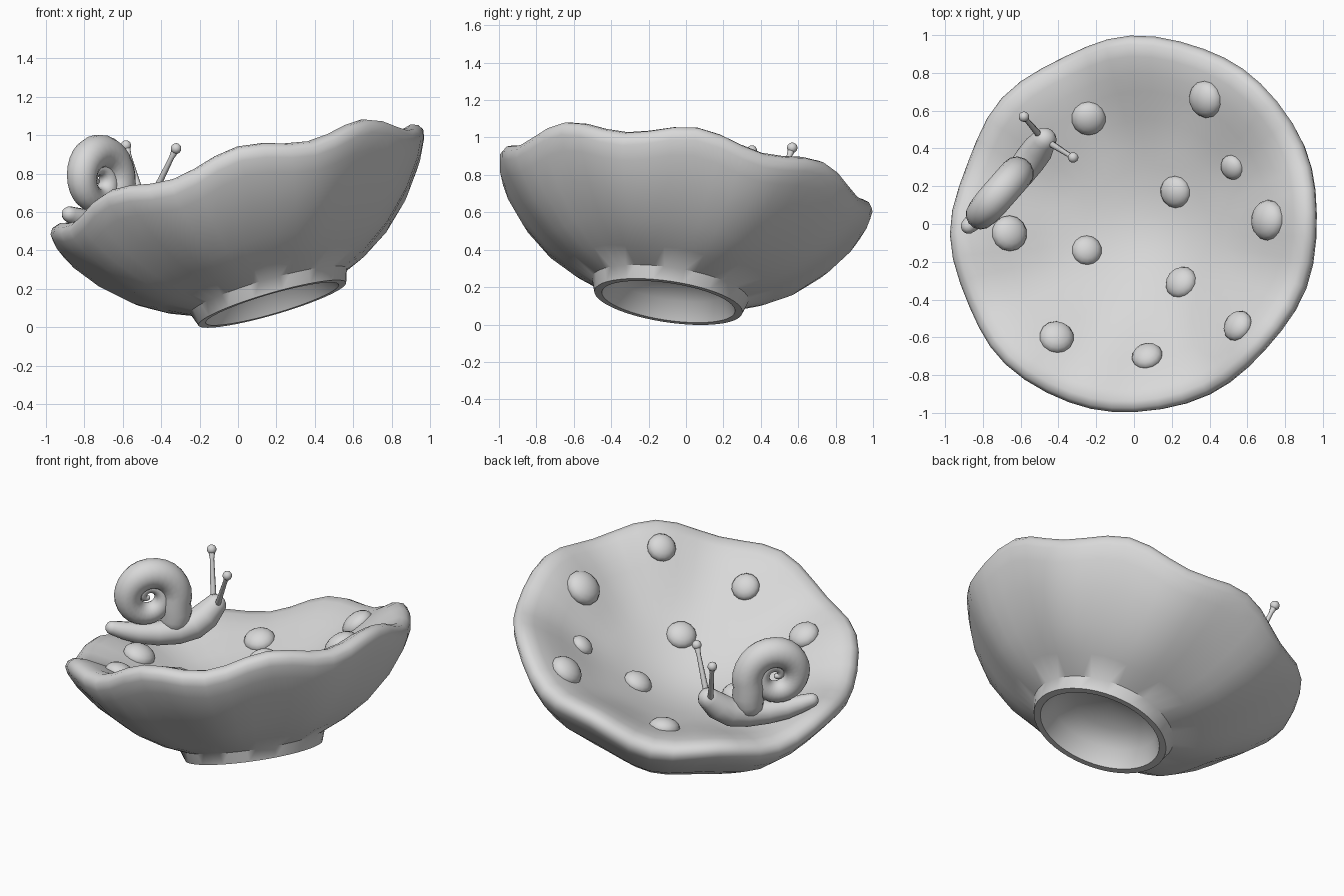
import bpy, bmesh, math
from mathutils import Vector, Matrix
from mathutils.bvhtree import BVHTree

if "Cube" in bpy.data.objects:
    bpy.data.objects.remove(bpy.data.objects["Cube"])

clay = bpy.data.materials.new("grey clay")
clay.diffuse_color = (0.69, 0.69, 0.69, 1)
clay.use_nodes = True
clay.node_tree.nodes["Principled BSDF"].inputs["Base Color"].default_value = clay.diffuse_color


def add_object(name, bm, angle=40):
    bmesh.ops.recalc_face_normals(bm, faces=bm.faces)
    mesh = bpy.data.meshes.new(name)
    bm.to_mesh(mesh)
    obj = bpy.data.objects.new(name, mesh)
    bpy.context.collection.objects.link(obj)
    mesh.materials.append(clay)
    bpy.ops.object.select_all(action='DESELECT')
    obj.select_set(True)
    bpy.context.view_layer.objects.active = obj
    bpy.ops.object.shade_smooth_by_angle(angle=math.radians(angle))
    return obj


def bridge(bm, a, b):
    n = len(a)
    for i in range(n):
        bm.faces.new((a[i], a[(i + 1) % n], b[(i + 1) % n], b[i]))


def tube(name, points, radii, side, sides=12):
    """Tapered tube with rounded ends; side is a vector kept across the path."""
    bm = bmesh.new()
    pts = [Vector(p) for p in points]
    tan = [(pts[min(i + 1, len(pts) - 1)] - pts[max(i - 1, 0)]).normalized()
           for i in range(len(pts))]
    # extra shrinking rings make the rounded caps
    rings = [(pts[0] - tan[0] * radii[0] * math.sin(a), tan[0], radii[0] * math.cos(a)) for a in (1.3, 0.9, 0.45)]
    rings += list(zip(pts, tan, radii))
    rings += [(pts[-1] + tan[-1] * radii[-1] * math.sin(a), tan[-1], radii[-1] * math.cos(a)) for a in (0.45, 0.9, 1.3)]
    loops = []
    for p, t, r in rings:
        u = (Vector(side) - t * t.dot(Vector(side))).normalized()
        v = t.cross(u)
        loops.append([bm.verts.new(p + r * (u * math.cos(k * math.tau / sides) + v * math.sin(k * math.tau / sides)))
                      for k in range(sides)])
    for a, b in zip(loops, loops[1:]):
        bridge(bm, a, b)
    bm.faces.new(loops[0])
    bm.faces.new(loops[-1])
    return add_object(name, bm, 60)


def ball(name, matrix):
    bm = bmesh.new()
    bmesh.ops.create_uvsphere(bm, u_segments=14, v_segments=9, radius=1, matrix=matrix)
    return add_object(name, bm, 60)


# Tilted bowl: lathed profile with eight soft waves growing towards the rim
axis = Vector((-0.29, 0.15, 1)).normalized()
tilt = (Matrix.Translation((0.178, -0.094, 0.122))
        @ Vector((0, 0, 1)).rotation_difference(axis).to_matrix().to_4x4())
profile = [(0.2, 0.165), (0.31, 0.1), (0.36, 0.0), (0.4, 0.0), (0.424, 0.07),
           (0.56, 0.135), (0.71, 0.235), (0.86, 0.38), (0.96, 0.515), (0.998, 0.59),
           (1.005, 0.633), (0.987, 0.663), (0.952, 0.677), (0.89, 0.664),
           (0.8, 0.622), (0.72, 0.58), (0.58, 0.494), (0.45, 0.436), (0.34, 0.391), (0.22, 0.35), (0.1, 0.325)]
segments = 48
phase = math.radians(2)
bm = bmesh.new()
loops = []
for r, h in profile:
    grow = max(0.0, (r - 0.45) / 0.55)
    ring = []
    for k in range(segments):
        a = k * math.tau / segments + phase
        wave = math.cos(8 * (a - phase)) * grow
        rr = r + 0.003 * wave
        ring.append(bm.verts.new(tilt @ Vector((rr * math.cos(a), rr * math.sin(a), h + 0.034 * wave))))
    loops.append(ring)
for a, b in zip(loops, loops[1:]):
    bridge(bm, a, b)
for ring, h in ((loops[0], 0.195), (loops[-1], 0.318)):
    tip = bm.verts.new(tilt @ Vector((0, 0, h)))
    for k in range(segments):
        bm.faces.new((ring[k], ring[(k + 1) % segments], tip))
bmesh.ops.recalc_face_normals(bm, faces=bm.faces)
inside = BVHTree.FromBMesh(bm)
add_object("bowl", bm, 44)

# Flattened bumps resting on the inner surface (x, y, radius)
spots = [(-0.24, 0.56, 0.092), (0.38, 0.66, 0.1), (0.52, 0.30, 0.068), (0.22, 0.17, 0.086),
         (0.71, 0.02, 0.108), (-0.66, -0.05, 0.096), (-0.25, -0.14, 0.08), (0.25, -0.31, 0.088),
         (0.55, -0.54, 0.085), (0.07, -0.70, 0.083), (-0.41, -0.60, 0.092)]
for x, y, r in spots:
    hit, normal, _, _ = inside.ray_cast(Vector((x, y, 3)), Vector((0, 0, -1)))
    if normal.z < 0:
        normal = -normal
    turn = Vector((0, 0, 1)).rotation_difference(normal).to_matrix().to_4x4()
    ball("bowl_spot", Matrix.Translation(hit) @ turn @ Matrix.Diagonal((r, r, r * 0.65, 1)))

# Snail body: a banana-shaped slug with a raised head
forward = Vector((0.66, 0.75, 0)).normalized()
across = Vector((forward.y, -forward.x, 0))
tube("snail_body",
     [(-0.875, -0.01, 0.588), (-0.83, 0.03, 0.57), (-0.77, 0.09, 0.548), (-0.69, 0.17, 0.535),
      (-0.61, 0.26, 0.537), (-0.55, 0.34, 0.56), (-0.505, 0.40, 0.61), (-0.475, 0.445, 0.665)],
     [0.042, 0.052, 0.062, 0.071, 0.078, 0.084, 0.082, 0.066], across)

# Snail shell: tapered spiral tube in the plane of the body, its mouth resting on the neck
centre = Vector((-0.728, 0.145, 0.768))
steps = 44
path = [centre + forward * 0.155 + Vector((0, 0, -0.16)), centre + forward * 0.162 + Vector((0, 0, -0.11))]
radii = [0.086, 0.09]
for i in range(steps + 1):
    t = i / steps
    a = math.radians(-20 + 600 * t)
    reach = 0.155 * (1 - t) ** 0.78 + 0.012
    path.append(centre + forward * reach * math.cos(a) + Vector((0, 0, reach * math.sin(a))))
    radii.append(min(0.09, 0.094 * (1 - t) + 0.016))
tube("snail_shell", path, radii, across, 14)

# Eye stalks with ball tips
for base, tip in (((-0.505, 0.475, 0.69), (-0.583, 0.568, 0.945)),
                  ((-0.44, 0.425, 0.69), (-0.322, 0.352, 0.93))):
    b, t = Vector(base), Vector(tip)
    tube("eye_stalk", [b, b.lerp(t, 0.8), t], [0.018, 0.013, 0.022], across, 8)
    ball("eye_tip", Matrix.Translation(t) @ Matrix.Scale(0.028, 4))
